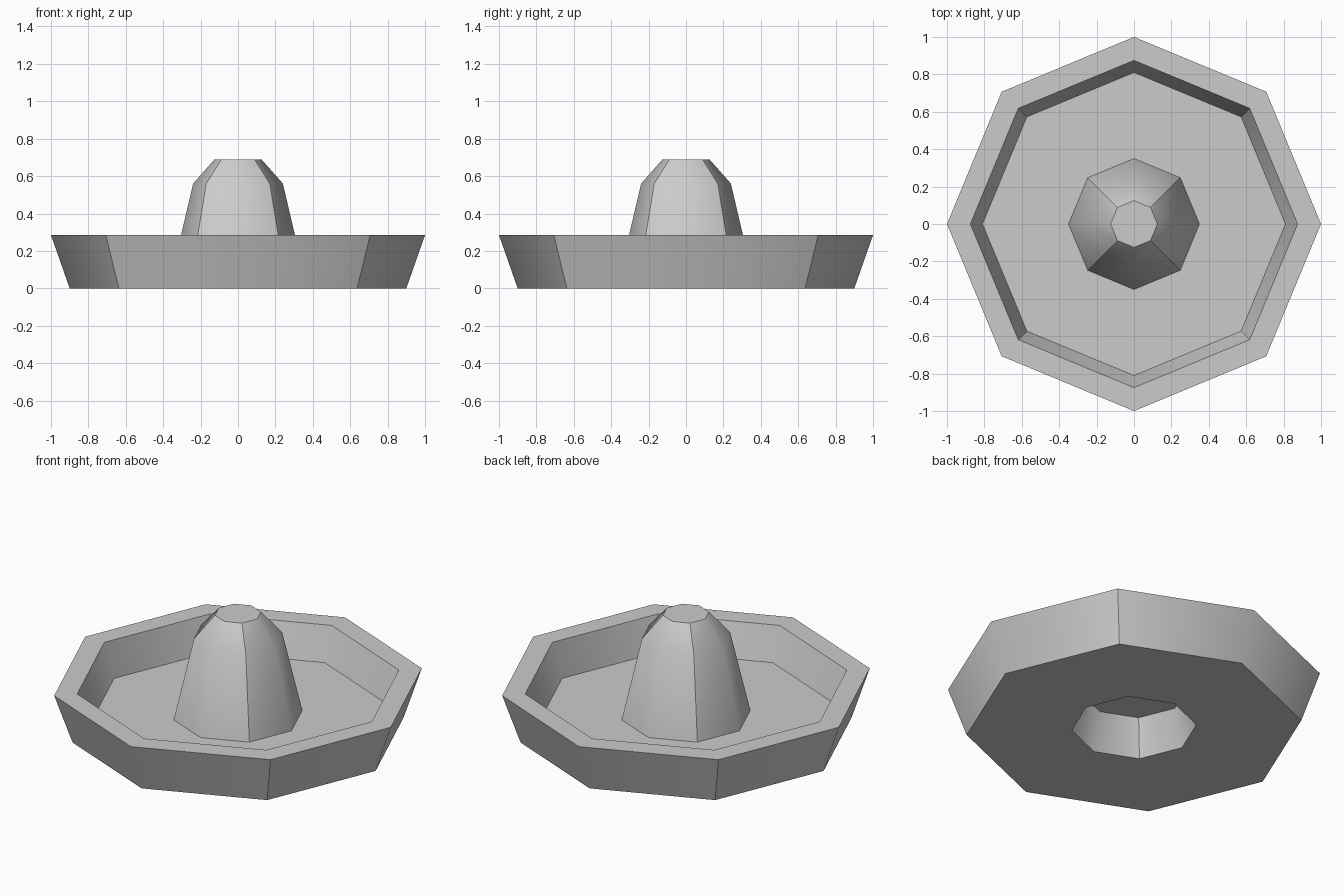
import bpy, bmesh
from math import cos, sin, pi

cube = bpy.data.objects.get("Cube")
if cube:
    bpy.data.objects.remove(cube, do_unlink=True)

grey = bpy.data.materials.new("plain_grey")
grey.use_nodes = True
colour = (0.6, 0.6, 0.6, 1)
grey.diffuse_color = colour
grey.node_tree.nodes["Principled BSDF"].inputs["Base Color"].default_value = colour

SIDES = 8
# (radius, height, is the ring crisp) from the underside recess to the hub top
PROFILE = [(0.285, 0.225, True), (0.335, 0, True), (0.90, 0, True),
           (1.0, 0.285, True), (0.875, 0.285, True), (0.81, 0.09, True),
           (0.35, 0.09, True), (0.24, 0.56, False), (0.125, 0.69, True)]

bm = bmesh.new()
rings = [[bm.verts.new((r * cos(2 * pi * i / SIDES), r * sin(2 * pi * i / SIDES), z))
          for i in range(SIDES)] for r, z, _ in PROFILE]

# Walls, rim, floor and hub, turned from the profile
for low, high in zip(rings, rings[1:]):
    for i in range(SIDES):
        j = (i + 1) % SIDES
        bm.faces.new((low[i], low[j], high[j], high[i]))

# Recess ceiling and hub top
bm.faces.new(rings[0])
bm.faces.new(rings[-1])
bmesh.ops.recalc_face_normals(bm, faces=bm.faces)

# Walls are smooth across the axis corners, crisp at the diagonal ones
for face in bm.faces:
    face.smooth = True
for ring, (_, _, crisp) in zip(rings, PROFILE):
    for i in range(SIDES):
        bm.edges.get((ring[i], ring[(i + 1) % SIDES])).smooth = not crisp
for low, high in zip(rings, rings[1:]):
    for i in range(1, SIDES, 2):
        bm.edges.get((low[i], high[i])).smooth = False

mesh = bpy.data.meshes.new("ring_basin")
bm.to_mesh(mesh)
bm.free()
mesh.materials.append(grey)
basin = bpy.data.objects.new("ring_basin", mesh)
bpy.context.collection.objects.link(basin)
